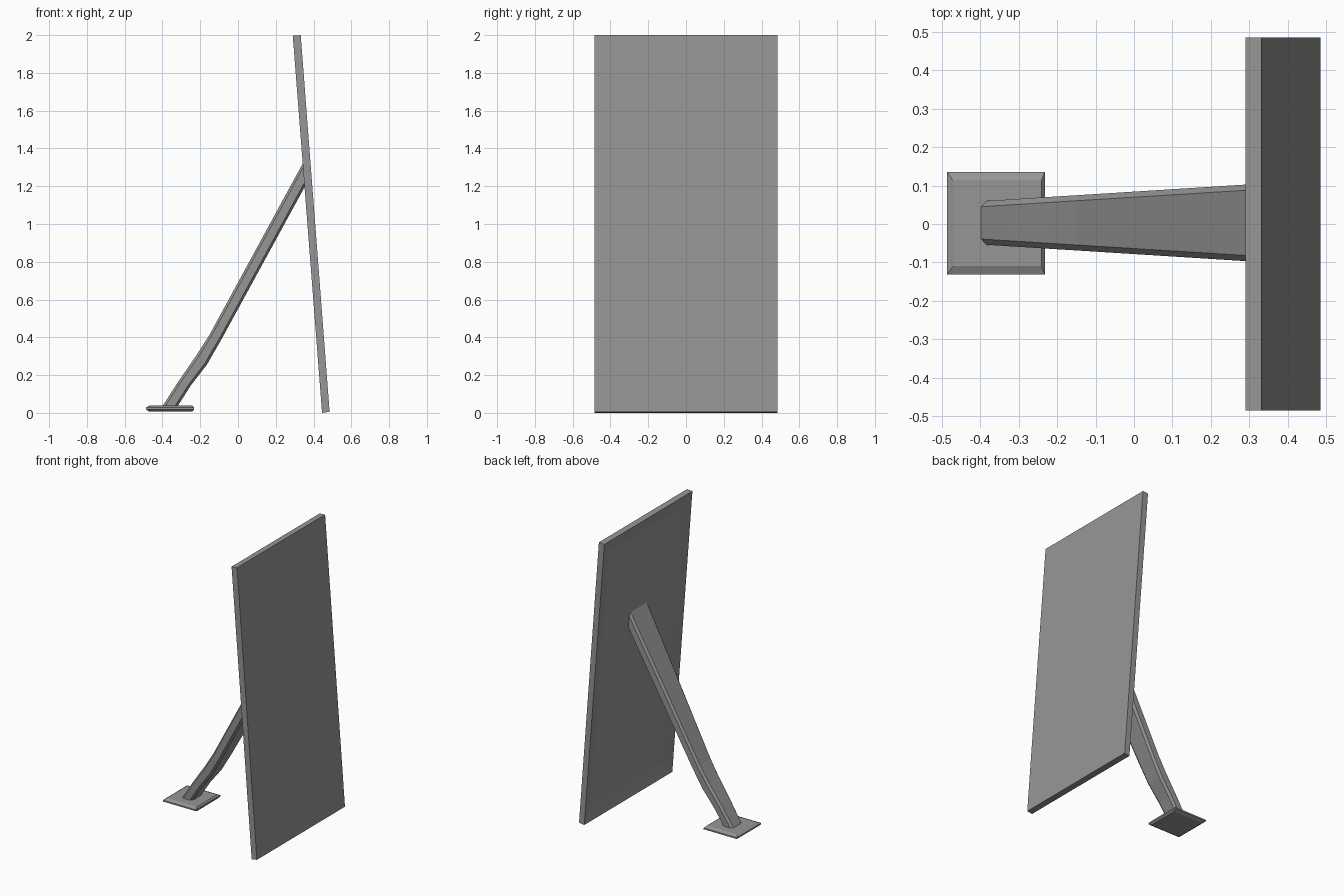
import bpy
import bmesh
from mathutils import Vector

cube = bpy.data.objects.get("Cube")
if cube:
    bpy.data.objects.remove(cube, do_unlink=True)

grey = bpy.data.materials.new("mid grey")
grey.use_nodes = True
COLOUR = (0.305, 0.305, 0.305, 1)
grey.diffuse_color = COLOUR
grey.node_tree.nodes["Principled BSDF"].inputs["Base Color"].default_value = COLOUR


def finish(name, bm):
    bmesh.ops.recalc_face_normals(bm, faces=bm.faces)
    mesh = bpy.data.meshes.new(name)
    bm.to_mesh(mesh)
    bm.free()
    mesh.materials.append(grey)
    obj = bpy.data.objects.new(name, mesh)
    bpy.context.collection.objects.link(obj)
    return obj


def loft(bm, rings):
    """Skin a list of closed rings and cap both ends."""
    rows = [[bm.verts.new(p) for p in ring] for ring in rings]
    n = len(rows[0])
    for a, b in zip(rows, rows[1:]):
        for i in range(n):
            j = (i + 1) % n
            bm.faces.new((a[i], a[j], b[j], b[i]))
    bm.faces.new(rows[0])
    bm.faces.new(rows[-1])


# Leaning panel: a tilted slab with a recess in its rear face
profile = [(0.445, 0), (0.485, 0.006), (0.332, 2), (0.29, 1.997)]
bm = bmesh.new()
loft(bm, [[(x, y, z) for x, z in profile] for y in (-0.485, 0.485)])
bmesh.ops.recalc_face_normals(bm, faces=bm.faces)
rear = min(bm.faces, key=lambda f: f.normal.x)
bmesh.ops.inset_region(bm, faces=[rear], thickness=0.09, use_even_offset=True)
inward = -rear.normal.copy()
bmesh.ops.translate(bm, verts=rear.verts, vec=inward * 0.022)
finish("panel", bm)

# Support leg: chamfered section following a bent path, widening upward
upper = [(-0.4, 0.035), (-0.32, 0.16), (-0.22, 0.305), (-0.15, 0.415), (0.367, 1.365)]
lower = [(-0.32, 0.035), (-0.25, 0.145), (-0.165, 0.255), (-0.09, 0.385), (0.377, 1.24)]
bm = bmesh.new()
rings = []
for top, bottom in zip(upper, lower):
    a = Vector((top[0], 0.003, top[1]))
    b = Vector((bottom[0], 0.003, bottom[1]))
    wide = 0.057 + (a.x + 0.4) * 0.062
    flat = wide - 0.015
    half = [(0, flat), (0.18, wide), (0.82, wide), (1, flat)]
    section = half + [(t, -w) for t, w in reversed(half)]
    rings.append([a.lerp(b, t) + Vector((0, w, 0)) for t, w in section])
loft(bm, rings)
finish("support_leg", bm)

# Foot plate: thin pad bevelled above and below
bm = bmesh.new()
rings = []
for z, inset in [(0.008, 0.022), (0.018, 0), (0.028, 0), (0.038, 0.022)]:
    x0, x1 = -0.487 + inset * 0.7, -0.232 - inset * 0.4
    y0, y1 = -0.132 + inset, 0.136 - inset
    rings.append([(x0, y0, z), (x1, y0, z), (x1, y1, z), (x0, y1, z)])
loft(bm, rings)
finish("foot_plate", bm)
